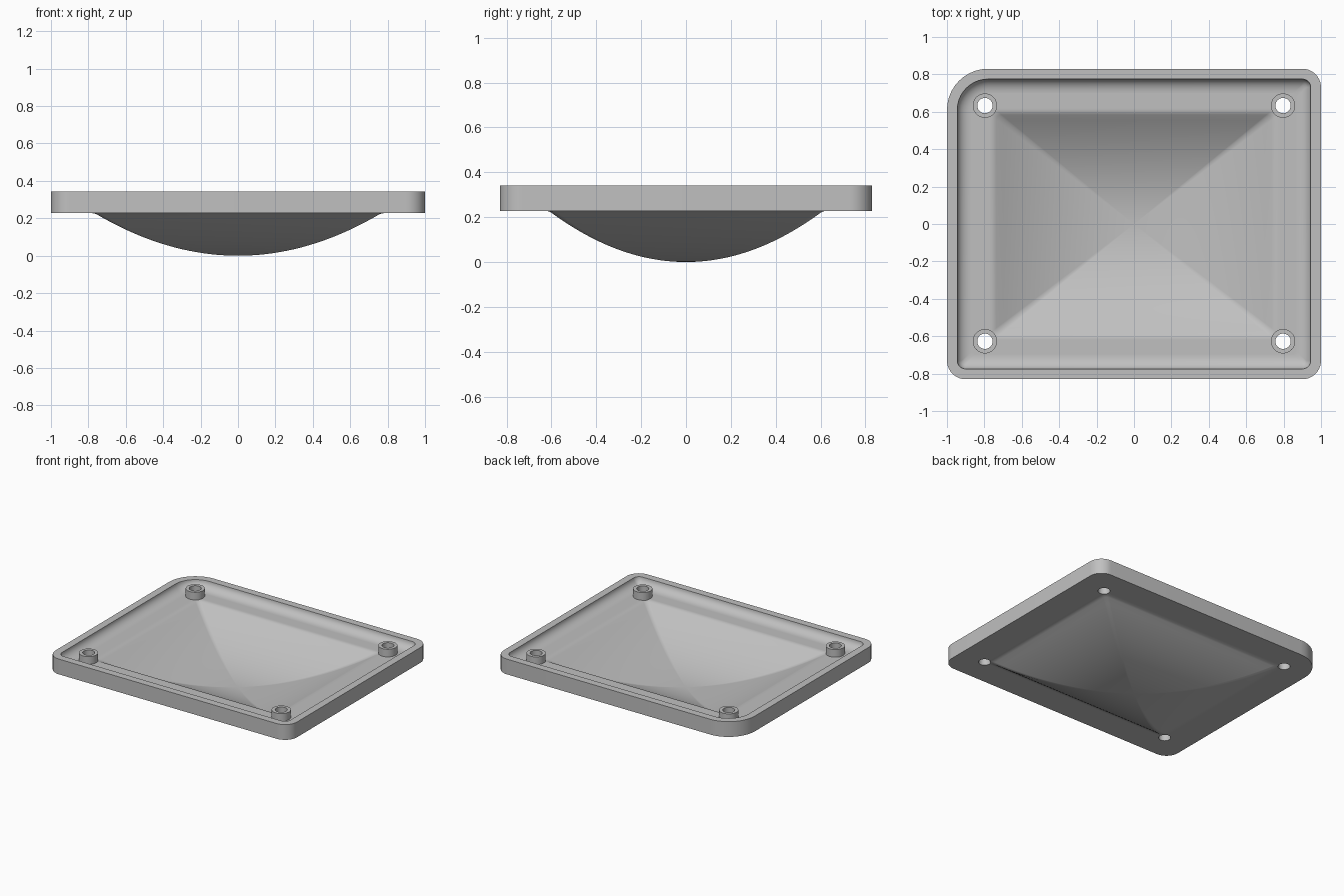
import bpy, bmesh, math

if "Cube" in bpy.data.objects:
    bpy.data.objects.remove(bpy.data.objects["Cube"])

GREY = bpy.data.materials.new("light grey")
GREY.diffuse_color = (0.53, 0.53, 0.53, 1)
GREY.use_nodes = True
GREY.node_tree.nodes["Principled BSDF"].inputs["Base Color"].default_value = GREY.diffuse_color

HX, HY = 1.0, 0.83             # outer half sizes
Z0, Z1, T = 0.228, 0.342, 0.056  # floor underside, rim top, shell thickness
PX, PY = 0.797, 0.63           # screw post centres
ARC = 10                       # segments per corner


def rounded_loop(bm, hx, hy, radii, z):
    """Rounded rectangle; radii run front-right, back-right, back-left, front-left."""
    verts = []
    for k, (sx, sy) in enumerate([(1, -1), (1, 1), (-1, 1), (-1, -1)]):
        r = radii[k]
        for i in range(ARC + 1):
            a = math.radians(-90 + 90 * k + 90 * i / ARC)
            verts.append(bm.verts.new((sx * (hx - r) + r * math.cos(a),
                                       sy * (hy - r) + r * math.sin(a), z)))
    return verts


def rim_loop(bm, inset, z):
    radii = [max(r - inset, 0.02) for r in (0.1, 0.1, 0.22, 0.1)]
    return rounded_loop(bm, HX - inset, HY - inset, radii, z)


def dish_profile():
    """(scale, height) pairs from near the centre out to the flat floor."""
    pts = [(0.95 * i / 20, 0.242 * (0.95 * i / 20) ** 2) for i in range(1, 21)]
    (s0, z0), (s1, z1), (s2, z2) = pts[-1], (0.972, Z0), (1.0, Z0)
    for i in range(1, 6):
        t = i / 5
        pts.append(((1 - t) ** 2 * s0 + 2 * t * (1 - t) * s1 + t * t * s2,
                    (1 - t) ** 2 * z0 + 2 * t * (1 - t) * z1 + t * t * z2))
    return pts


def dish_loops(bm, hx, hy, lift):
    return [rounded_loop(bm, hx * s, hy * s, [0.03 * s] * 4, z + lift)
            for s, z in dish_profile()]


def finish(bm, name):
    bmesh.ops.recalc_face_normals(bm, faces=bm.faces[:])
    me = bpy.data.meshes.new(name)
    bm.to_mesh(me)
    bm.free()
    me.materials.append(GREY)
    ob = bpy.data.objects.new(name, me)
    bpy.context.collection.objects.link(ob)
    return ob


def cylinders(name, radius, z0, z1):
    """One cylinder at each of the four screw positions."""
    bm = bmesh.new()
    for sx in (-1, 1):
        for sy in (-1, 1):
            res = bmesh.ops.create_cone(bm, cap_ends=True, segments=40, radius1=radius,
                                        radius2=radius, depth=z1 - z0)
            bmesh.ops.translate(bm, verts=res["verts"],
                                vec=(sx * PX, sy * PY + 0.003, (z0 + z1) / 2))
    return finish(bm, name)


# Tray shell: underside dish, flat floor, outer wall, rim, inner fillet, inner dish
bm = bmesh.new()
loops = dish_loops(bm, 0.79, 0.63, 0)
loops += [rim_loop(bm, 0.03, Z0), rim_loop(bm, 0, Z0), rim_loop(bm, 0, Z1),
          rim_loop(bm, 0.055, Z1)]
for i in range(1, 9):
    a = math.radians(90 * i / 8)
    loops.append(rim_loop(bm, 0.055 + 0.075 * (1 - math.cos(a)),
                          Z1 - (Z1 - Z0 - T) * math.sin(a)))
loops.append(rim_loop(bm, 0.133, Z0 + T))
loops += reversed(dish_loops(bm, 0.775, 0.615, T))
for a, b in zip(loops, loops[1:]):
    for i in range(len(a)):
        j = (i + 1) % len(a)
        bm.faces.new((a[i], a[j], b[j], b[i]))
for loop, z in ((loops[0], 0), (loops[-1], T)):
    c = bm.verts.new((0, 0, z))
    for i in range(len(loop)):
        bm.faces.new((loop[i], loop[(i + 1) % len(loop)], c))
tray = finish(bm, "dished_tray")

# Screw posts joined to the floor, then through holes
posts = cylinders("screw_posts", 0.065, 0.245, Z1 - 0.001)
holes = cylinders("hole_cutter", 0.041, -0.1, 0.6)
bpy.context.view_layer.objects.active = tray
tray.select_set(True)
for helper, op in ((posts, 'UNION'), (holes, 'DIFFERENCE')):
    mod = tray.modifiers.new(helper.name, 'BOOLEAN')
    mod.operation, mod.object, mod.solver = op, helper, 'EXACT'
    bpy.ops.object.modifier_apply(modifier=mod.name)
    bpy.data.objects.remove(helper)

bpy.ops.object.select_all(action='DESELECT')
tray.select_set(True)
bpy.ops.object.shade_smooth_by_angle(angle=math.radians(35))
